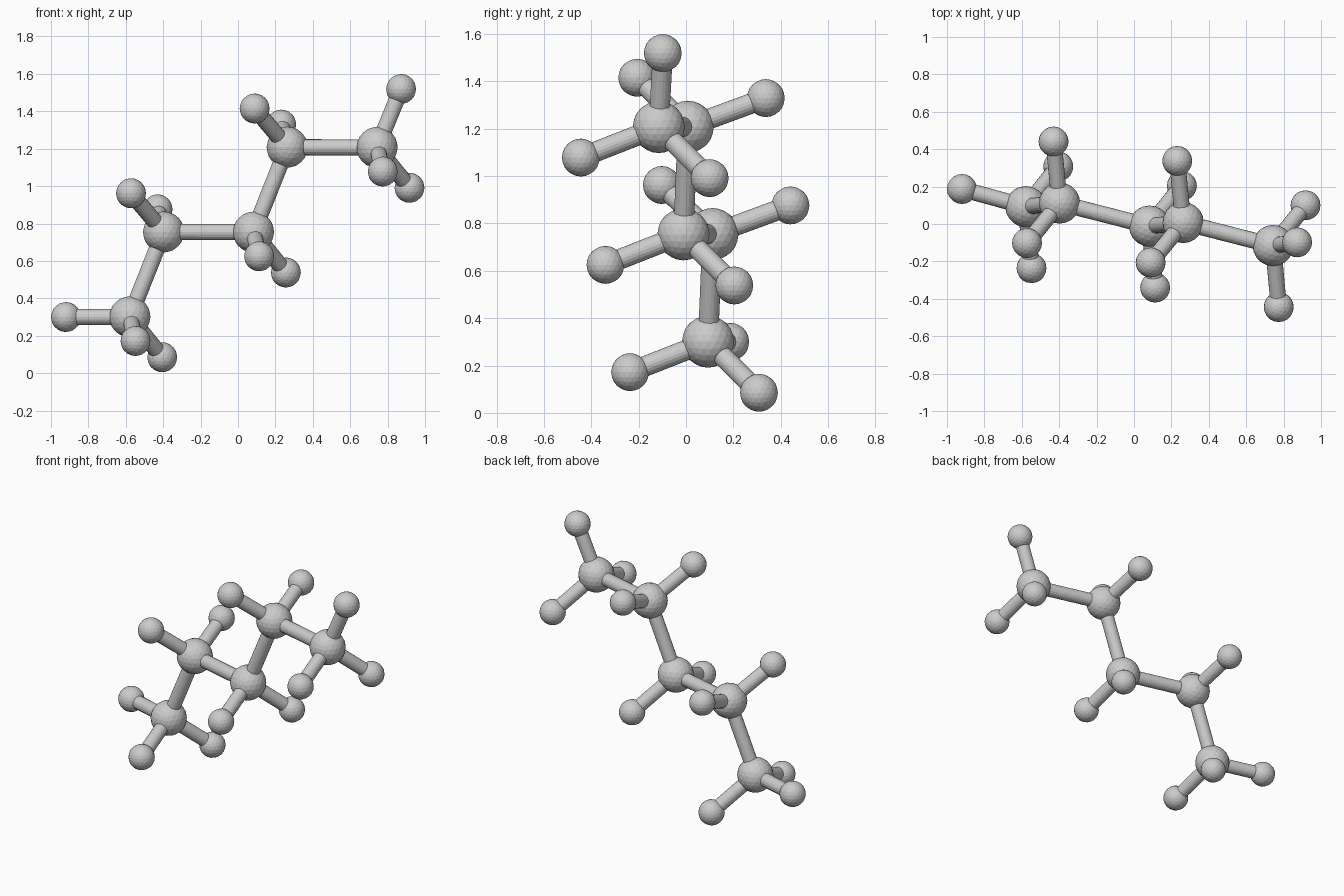
import bpy
from mathutils import Vector

if "Cube" in bpy.data.objects:
    bpy.data.objects.remove(bpy.data.objects["Cube"])

CARBON_R, HYDROGEN_R, BOND_R = 0.11, 0.08, 0.043
STEP = Vector((0.661, -0.104, 0.453))   # one zigzag of the chain


def ball(name, pos, radius):
    bpy.ops.mesh.primitive_ico_sphere_add(subdivisions=3, radius=radius, location=pos)
    bpy.context.object.name = name


def bond(name, a, b):
    d = b - a
    bpy.ops.mesh.primitive_cylinder_add(vertices=20, radius=BOND_R, depth=d.length,
                                        location=(a + b) / 2)
    ob = bpy.context.object
    ob.name = name
    ob.rotation_euler = d.to_track_quat('Z', 'Y').to_euler()


def hydrogen(carbon, pos):
    ball("small_atom", pos, HYDROGEN_R)
    bond("short_bond", carbon, pos)


# Repeating positions: lower and upper atoms with their two side atoms each
low = Vector((-0.578, 0.093, 0.301))
low_sides = [Vector((-0.548, -0.236, 0.172)), Vector((-0.405, 0.308, 0.085))]
high = Vector((-0.398, 0.112, 0.755))
high_sides = [Vector((-0.572, -0.102, 0.962)), Vector((-0.430, 0.441, 0.876))]

# Five-atom backbone with side atoms
chain = []
for i in range(5):
    base, sides = (low, low_sides) if i % 2 == 0 else (high, high_sides)
    shift = STEP * (i // 2)
    chain.append(base + shift)
    ball("large_atom", chain[-1], CARBON_R)
    for s in sides:
        hydrogen(chain[-1], s + shift)

# Bonds along the backbone
for a, b in zip(chain, chain[1:]):
    bond("chain_bond", a, b)

# End caps
hydrogen(chain[0], Vector((-0.92, 0.187, 0.300)))
hydrogen(chain[-1], Vector((0.872, -0.098, 1.519)))
